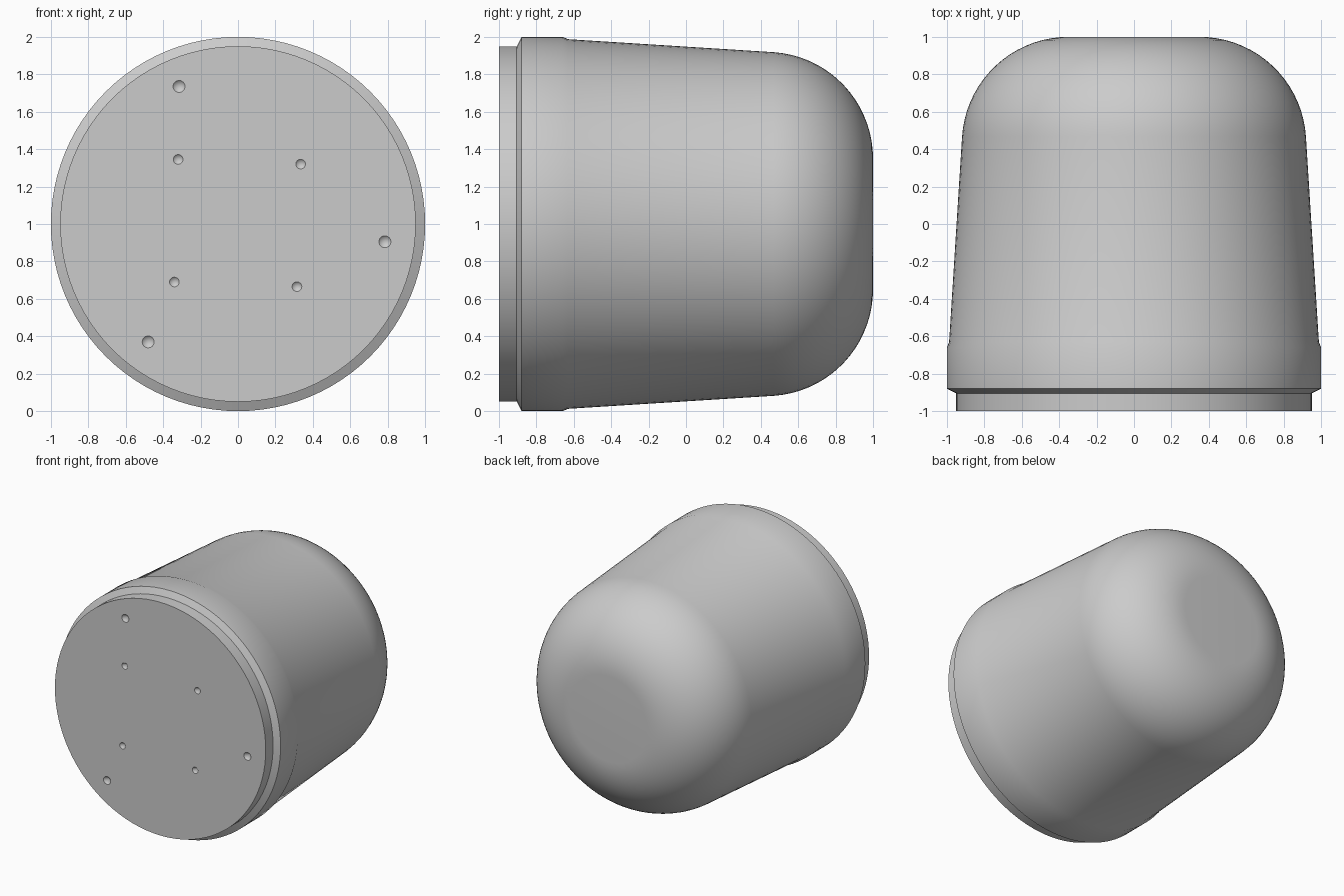
import bpy, bmesh, math
from mathutils import Matrix, Vector

cube = bpy.data.objects.get("Cube")
if cube:
    bpy.data.objects.remove(cube, do_unlink=True)

SEGMENTS = 96
CENTRE_Z = 1.0

grey = bpy.data.materials.new("plain_grey")
grey.use_nodes = True
colour = (0.6, 0.6, 0.6, 1)
grey.diffuse_color = colour
grey.node_tree.nodes["Principled BSDF"].inputs["Base Color"].default_value = colour


def make_object(name, bm):
    bmesh.ops.recalc_face_normals(bm, faces=bm.faces)
    mesh = bpy.data.meshes.new(name)
    bm.to_mesh(mesh)
    bm.free()
    mesh.materials.append(grey)
    obj = bpy.data.objects.new(name, mesh)
    bpy.context.collection.objects.link(obj)
    return obj


# Profile as (y, radius): front lip, chamfered collar, tapered wall
profile = [(-1, 0.95), (-0.905, 0.95), (-0.88, 1), (-0.66, 1), (-0.63, 0.988)]
# Rounded shoulder that runs into the flat back
ROUND, CORNER_Y, CORNER_R, ARC_STEPS = 0.57, 0.43, 0.35, 18
start = math.radians(3.8)
for i in range(ARC_STEPS + 1):
    a = start + (math.pi / 2 - start) * i / ARC_STEPS
    profile.append((CORNER_Y + ROUND * math.sin(a), CORNER_R + ROUND * math.cos(a)))

# Revolve the profile about the front-to-back axis and close both ends
bm = bmesh.new()
verts = [bm.verts.new((r, y, CENTRE_Z)) for y, r in profile]
edges = [bm.edges.new(pair) for pair in zip(verts, verts[1:])]
bmesh.ops.spin(bm, geom=verts + edges, cent=(0, 0, CENTRE_Z), axis=(0, 1, 0),
               angle=math.tau, steps=SEGMENTS)
bmesh.ops.remove_doubles(bm, verts=bm.verts, dist=0.0001)
bmesh.ops.holes_fill(bm, edges=[e for e in bm.edges if e.is_boundary], sides=0)
body = make_object("domed_body", bm)

# Conical dimples in the front face, as (x, z)
large_dimples = [(-0.315, 1.735), (0.785, 0.905), (-0.48, 0.37)]
small_dimples = [(-0.32, 1.345), (0.335, 1.32), (-0.34, 0.69), (0.315, 0.665)]
OVERLAP = 0.01
bm = bmesh.new()
for points, radius in ((large_dimples, 0.032), (small_dimples, 0.026)):
    size = radius + OVERLAP
    for x, z in points:
        place = Matrix.Translation(Vector((x, -1 - OVERLAP + size / 2, z)))
        bmesh.ops.create_cone(bm, cap_ends=True, segments=24, radius1=size, radius2=0,
                              depth=size, matrix=place @ Matrix.Rotation(-math.pi / 2, 4, "X"))
cutter = make_object("dimple_cutter", bm)
cutter.hide_render = True

cut = body.modifiers.new("dimples", "BOOLEAN")
cut.operation = "DIFFERENCE"
cut.solver = "EXACT"
cut.object = cutter

# Apply the cut, then smooth the round surfaces
bpy.ops.object.select_all(action="DESELECT")
body.select_set(True)
bpy.context.view_layer.objects.active = body
bpy.ops.object.modifier_apply(modifier=cut.name)
bpy.data.objects.remove(cutter, do_unlink=True)
bpy.ops.object.shade_smooth_by_angle(angle=math.radians(30))
